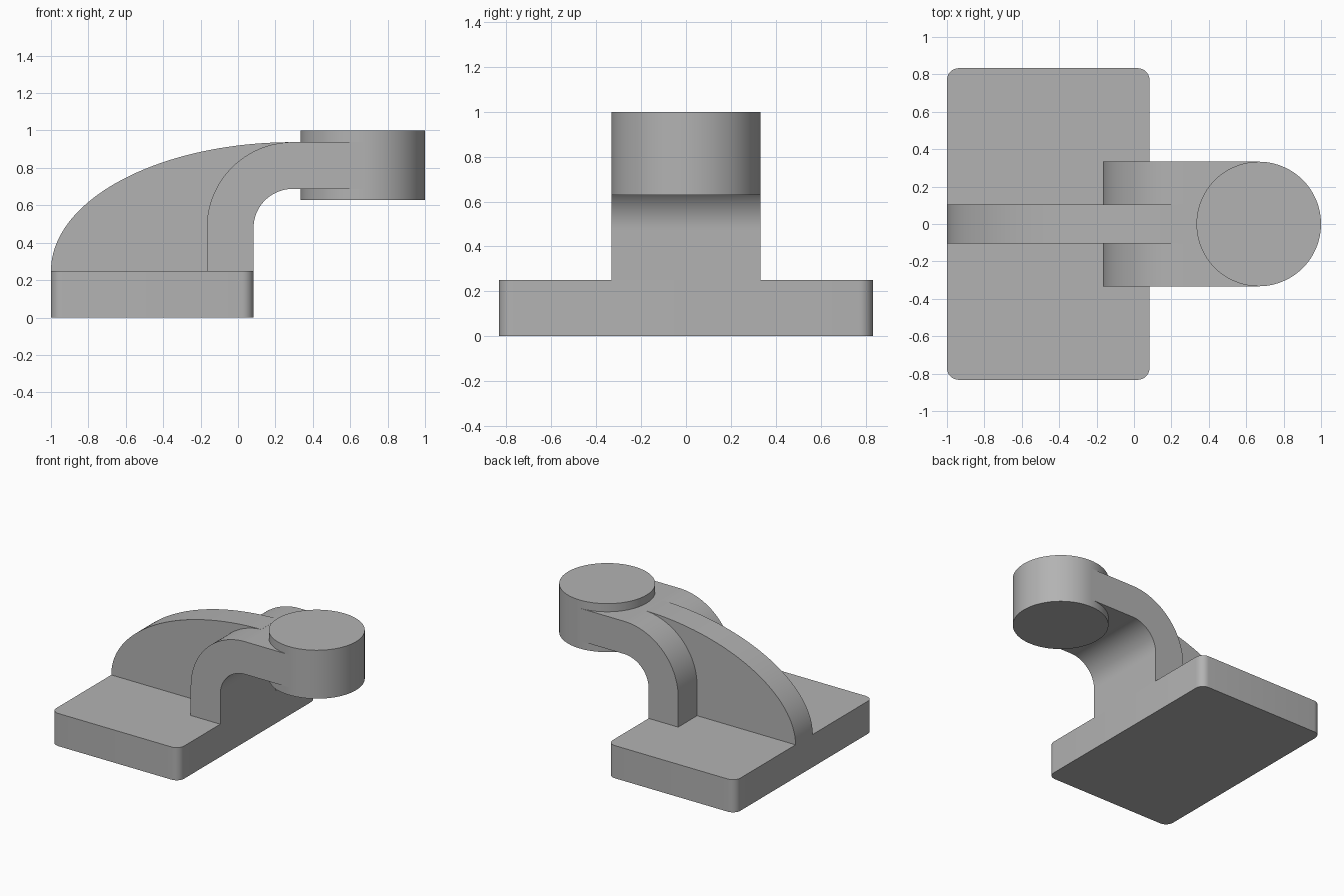
import bpy, bmesh, math

if "Cube" in bpy.data.objects:
    bpy.data.objects.remove(bpy.data.objects["Cube"])

grey = bpy.data.materials.new("plain grey")
grey.diffuse_color = (0.45, 0.45, 0.45, 1)
grey.use_nodes = True
grey.node_tree.nodes["Principled BSDF"].inputs["Base Color"].default_value = grey.diffuse_color


def arc(cx, cy, rx, ry, start, end, n):
    """Points on an elliptical arc, angles in degrees."""
    angles = [math.radians(start + (end - start) * i / n) for i in range(n + 1)]
    return [(cx + rx * math.cos(a), cy + ry * math.sin(a)) for a in angles]


def extrude(name, outline, lo, hi, axis):
    """Extrude a closed outline from lo to hi along 'y' or 'z'."""
    bm = bmesh.new()
    place = (lambda p: (p[0], lo, p[1])) if axis == "y" else (lambda p: (p[0], p[1], lo))
    face = bm.faces.new([bm.verts.new(place(p)) for p in outline])
    moved = bmesh.ops.extrude_face_region(bm, geom=[face], use_keep_orig=True)["geom"]
    for v in (g for g in moved if isinstance(g, bmesh.types.BMVert)):
        if axis == "y":
            v.co.y = hi
        else:
            v.co.z = hi
    bmesh.ops.recalc_face_normals(bm, faces=bm.faces)
    mesh = bpy.data.meshes.new(name)
    bm.to_mesh(mesh)
    bm.free()
    mesh.materials.append(grey)
    obj = bpy.data.objects.new(name, mesh)
    bpy.context.collection.objects.link(obj)
    bpy.ops.object.select_all(action="DESELECT")
    obj.select_set(True)
    bpy.context.view_layer.objects.active = obj
    bpy.ops.object.shade_smooth_by_angle(angle=math.radians(30))
    return obj


BASE_TOP, ARM_TOP, ARM_LOW = 0.25, 0.9375, 0.6875
BACK, FRONT = -0.167, 0.083          # arm thickness at its foot
BEND_X, BEND_Z = 0.292, 0.479        # shared centre of both arm bends
HEAD_X, HEAD_R = 0.667, 0.333

# Base plate with rounded vertical corners
r, x0, x1, y1 = 0.0625, -1.0, FRONT, 0.833
plate = (arc(x1 - r, y1 - r, r, r, 0, 90, 8) + arc(x0 + r, y1 - r, r, r, 90, 180, 8)
         + arc(x0 + r, r - y1, r, r, 180, 270, 8) + arc(x1 - r, r - y1, r, r, 270, 360, 8))
extrude("base_plate", plate, 0, BASE_TOP, "z")

# Bent arm rising from the base and running into the head
outer, inner = BEND_X - BACK, BEND_X - FRONT
arm = ([(FRONT, BASE_TOP), (BACK, BASE_TOP)]
       + arc(BEND_X, BEND_Z, outer, ARM_TOP - BEND_Z, 180, 90, 32)
       + [(HEAD_X, ARM_TOP), (HEAD_X, ARM_LOW)]
       + arc(BEND_X, BEND_Z, inner, ARM_LOW - BEND_Z, 90, 180, 24))
extrude("bent_arm", arm, -HEAD_R, HEAD_R, "y")

# Curved stiffening rib behind the arm
rib = (arc(BEND_X, BASE_TOP, BEND_X + 1, ARM_TOP - BASE_TOP, 180, 91, 48)
       + arc(BEND_X, BEND_Z, outer - 0.01, ARM_TOP - BEND_Z - 0.01, 92, 180, 24)
       + [(BACK + 0.01, BASE_TOP)])
extrude("stiffening_rib", rib, -0.104, 0.104, "y")

# Round head
extrude("round_head", arc(HEAD_X, 0, HEAD_R, HEAD_R, 0, 360, 96)[:-1], 0.629, 1.0, "z")
